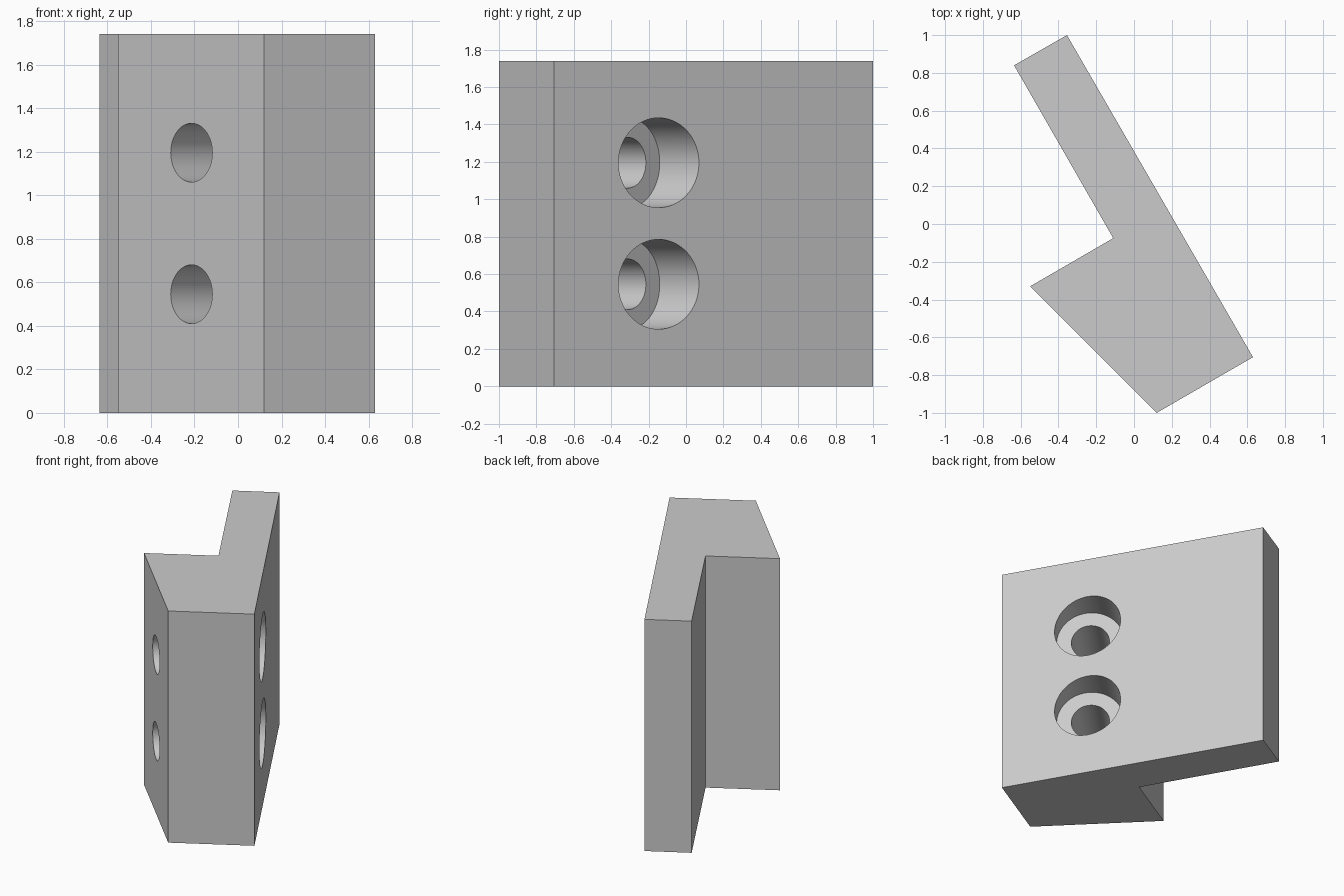
import bpy, bmesh, math
from mathutils import Matrix, Vector

if "Cube" in bpy.data.objects:
    bpy.data.objects.remove(bpy.data.objects["Cube"], do_unlink=True)

HEIGHT = 1.74
PROFILE = [(-0.355, 1.0), (-0.635, 0.84), (-0.11, -0.075),
           (-0.55, -0.33), (0.12, -1.0), (0.63, -0.705)]
AXIS = Vector((1, 1, 0)).normalized()    # bolt direction, square to the chamfer
BORE_FLOOR = Vector((0.143, -0.31, 0))   # where the counterbore meets the bolt hole

grey = bpy.data.materials.new("plain grey")
grey.use_nodes = True
colour = (0.6, 0.6, 0.6, 1)
grey.diffuse_color = colour
grey.node_tree.nodes["Principled BSDF"].inputs["Base Color"].default_value = colour


def make_object(name, bm):
    mesh = bpy.data.meshes.new(name)
    bmesh.ops.recalc_face_normals(bm, faces=bm.faces)
    bm.to_mesh(mesh)
    bm.free()
    mesh.materials.append(grey)
    obj = bpy.data.objects.new(name, mesh)
    bpy.context.collection.objects.link(obj)
    return obj


def cut_cylinder(target, name, radius, start, end, z):
    """Cut a round hole along the bolt axis, between two distances from the bore floor."""
    bm = bmesh.new()
    place = (Matrix.Translation(BORE_FLOOR + AXIS * (start + end) / 2 + Vector((0, 0, z)))
             @ AXIS.to_track_quat("Z", "Y").to_matrix().to_4x4())
    bmesh.ops.create_cone(bm, cap_ends=True, segments=64, radius1=radius,
                          radius2=radius, depth=end - start, matrix=place)
    cutter = make_object(name, bm)
    cutter.hide_render = True
    cut = target.modifiers.new(name, "BOOLEAN")
    cut.object, cut.operation, cut.solver = cutter, "DIFFERENCE", "EXACT"
    return cutter


# Bracket body: extruded profile
bm = bmesh.new()
base = bm.faces.new([bm.verts.new((x, y, 0)) for x, y in PROFILE])
top = bmesh.ops.extrude_face_region(bm, geom=[base], use_keep_orig=True)["geom"]
bmesh.ops.translate(bm, vec=(0, 0, HEIGHT),
                    verts=[v for v in top if isinstance(v, bmesh.types.BMVert)])
bracket = make_object("bracket_body", bm)

# Two counterbored bolt holes
cutters = []
for label, z in (("lower", 0.545), ("upper", 1.195)):
    cutters.append(cut_cylinder(bracket, label + "_counterbore", 0.24, 0, 0.6, z))
    cutters.append(cut_cylinder(bracket, label + "_bolt_hole", 0.135, -0.8, 0.1, z))

# Apply the cuts, drop the cutters, smooth only the round walls
bpy.ops.object.select_all(action="DESELECT")
bracket.select_set(True)
bpy.context.view_layer.objects.active = bracket
for name in [m.name for m in bracket.modifiers]:
    bpy.ops.object.modifier_apply(modifier=name)
for cutter in cutters:
    bpy.data.objects.remove(cutter, do_unlink=True)
bpy.ops.object.shade_smooth_by_angle(angle=math.radians(30))
